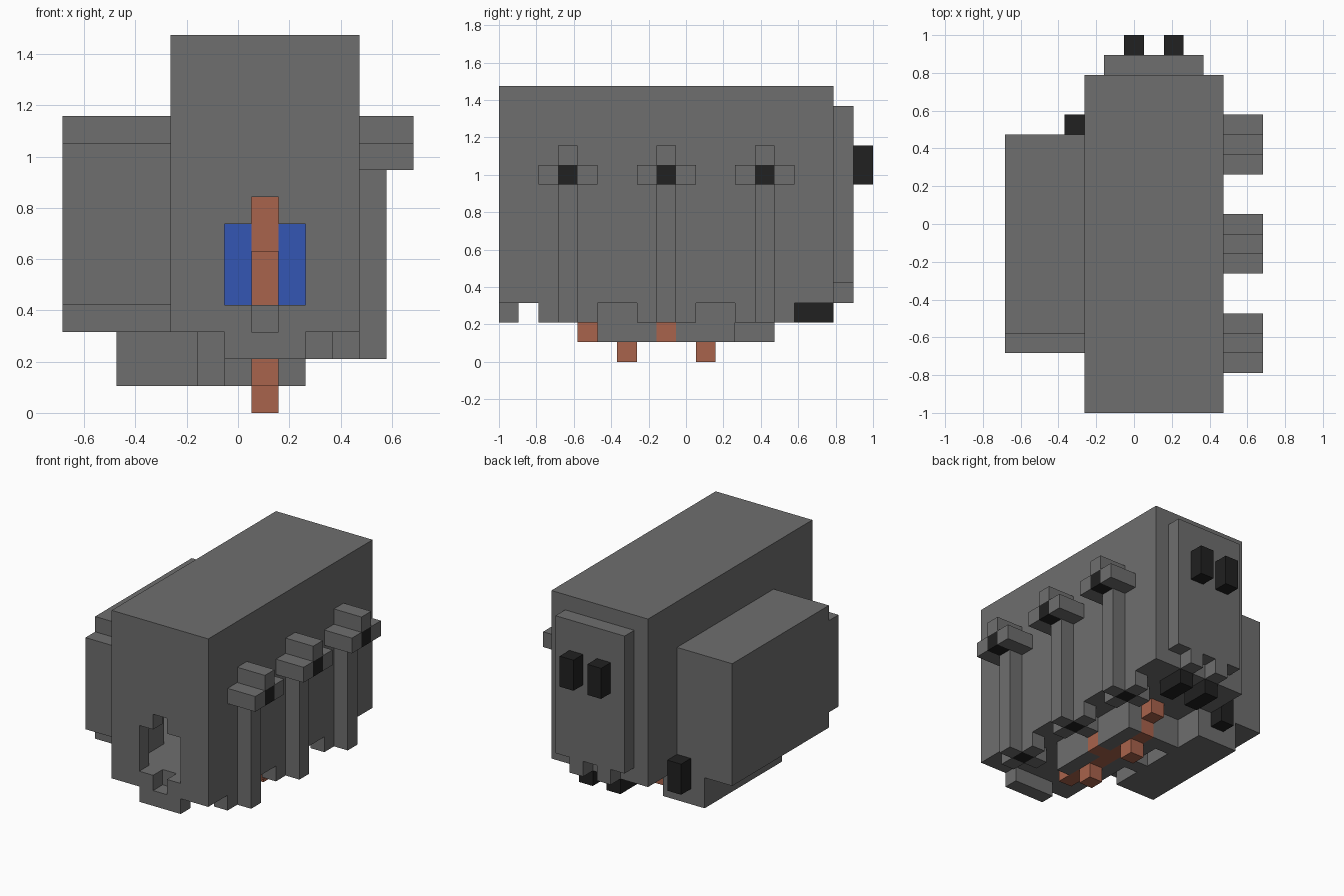
import bpy
import bmesh
from mathutils import Vector

if "Cube" in bpy.data.objects:
    bpy.data.objects.remove(bpy.data.objects["Cube"], do_unlink=True)

U = 2 / 19                       # one building block
ORIGIN = Vector((6.5, 9.5, 0))   # block-grid centre


def material(name, rgb):
    m = bpy.data.materials.new(name)
    m.use_nodes = True
    m.diffuse_color = (*rgb, 1)
    m.node_tree.nodes["Principled BSDF"].inputs["Base Color"].default_value = (*rgb, 1)
    return m


GREY = material("grey_metal", (0.156, 0.156, 0.156))
BLACK = material("black", (0.015, 0.015, 0.015))
COPPER = material("copper", (0.397, 0.125, 0.072))
BLUE = material("blue", (0.034, 0.093, 0.456))


def blocks(name, mat, *spans):
    """One object made of boxes, each given as (x0, x1, y0, y1, z0, z1) in blocks."""
    bm = bmesh.new()
    for x0, x1, y0, y1, z0, z1 in spans:
        size = Vector((x1 - x0, y1 - y0, z1 - z0))
        mid = Vector((x0 + x1, y0 + y1, z0 + z1)) / 2 - ORIGIN
        for v in bmesh.ops.create_cube(bm, size=1)["verts"]:
            v.co = (v.co * size + mid) * U
    mesh = bpy.data.meshes.new(name)
    bm.to_mesh(mesh)
    bm.free()
    mesh.materials.append(mat)
    ob = bpy.data.objects.new(name, mesh)
    bpy.context.collection.objects.link(ob)
    return ob


# Hollow main housing
blocks("housing_floor", GREY, (4, 11, 1, 17, 3, 4))
blocks("housing_roof", GREY, (4, 11, 0, 17, 13, 14))
blocks("housing_back_wall", GREY, (4, 11, 16, 17, 4, 13))
blocks("housing_left_wall", GREY, (10, 11, 1, 16, 4, 13))
blocks("housing_right_wall", GREY, (4, 5, 1, 16, 10, 13),
       (4, 5, 1, 4, 4, 10), (4, 5, 13, 16, 4, 10))

# Front wall around its stepped opening
blocks("housing_front_wall", GREY, (4, 6, 0, 1, 3, 13), (9, 11, 0, 1, 3, 13),
       (6, 9, 0, 1, 8, 13), (6, 7, 0, 1, 7, 8), (8, 9, 0, 1, 7, 8),
       (6, 7, 0, 1, 3, 4), (8, 9, 0, 1, 3, 4))
blocks("front_lip", GREY, (6, 9, 0, 1, 2, 3))

# Hollow side box, open to the housing
blocks("side_box", GREY, (0, 4, 4, 14, 3, 4), (0, 4, 4, 14, 10, 11),
       (0, 1, 4, 14, 4, 10), (1, 4, 4, 5, 4, 10), (1, 4, 13, 14, 4, 10))
blocks("side_box_front_plate", GREY, (0, 4, 3, 4, 4, 10))
blocks("side_box_outlet", BLACK, (3, 4, 14, 15, 2, 4))

# Core seen through the opening
blocks("core_panels", BLUE, (6, 7, 6, 7, 4, 8), (8, 9, 6, 7, 4, 8))
blocks("core_column", COPPER, (7, 8, 6, 7, 4, 8), (7, 8, 5, 6, 4, 6))

# Back panel with two lamps, two tabs and two outlets
blocks("back_panel", GREY, (5, 10, 17, 18, 4, 13))
for x, side in ((6, "right"), (8, "left")):
    blocks("back_lamp_" + side, BLACK, (x, x + 1, 18, 19, 9, 11))
    blocks("panel_tab_" + side, GREY, (x, x + 1, 17, 18, 3, 4))
    blocks("outlet_" + side, BLACK, (x, x + 1, 15, 17, 2, 3))

# Three pipes on the left side with cross heads and feet
for n, y in enumerate((3, 8, 13), 1):
    blocks(f"pipe_{n}", GREY, (11, 12, y, y + 1, 2, 9))
    blocks(f"pipe_head_{n}", GREY, (11, 13, y - 1, y, 9, 10),
           (11, 13, y + 1, y + 2, 9, 10), (11, 13, y, y + 1, 10, 11),
           (11, 12, y, y + 1, 9, 10))
    blocks(f"pipe_opening_{n}", BLACK, (12, 13, y, y + 1, 9, 10))
    blocks(f"foot_{n}", GREY, (10, 11, y - 1, y, 2, 3), (10, 11, y + 1, y + 2, 2, 3),
           (9, 10, y, y + 1, 2, 3))
    blocks(f"foot_core_{n}", BLACK, (10, 11, y, y + 1, 2, 3))

# Keel, under box and the bridges between them
blocks("keel", GREY, (6, 9, 5, 12, 2, 3), (6, 7, 5, 12, 1, 2),
       (8, 9, 5, 8, 1, 2), (8, 9, 9, 12, 1, 2))
blocks("under_box", GREY, (2, 5, 6, 14, 1, 3))
blocks("bridges", GREY, (5, 6, 8, 9, 1, 3), (5, 6, 11, 12, 1, 3))

# Copper line along the keel
blocks("copper_line", COPPER, (7, 8, 4, 12, 1, 2), (8, 9, 8, 9, 1, 2), (7, 8, 12, 13, 2, 3))
for n, y in enumerate((6, 10), 1):
    blocks(f"copper_stud_{n}", COPPER, (7, 8, y, y + 1, 0, 1))
